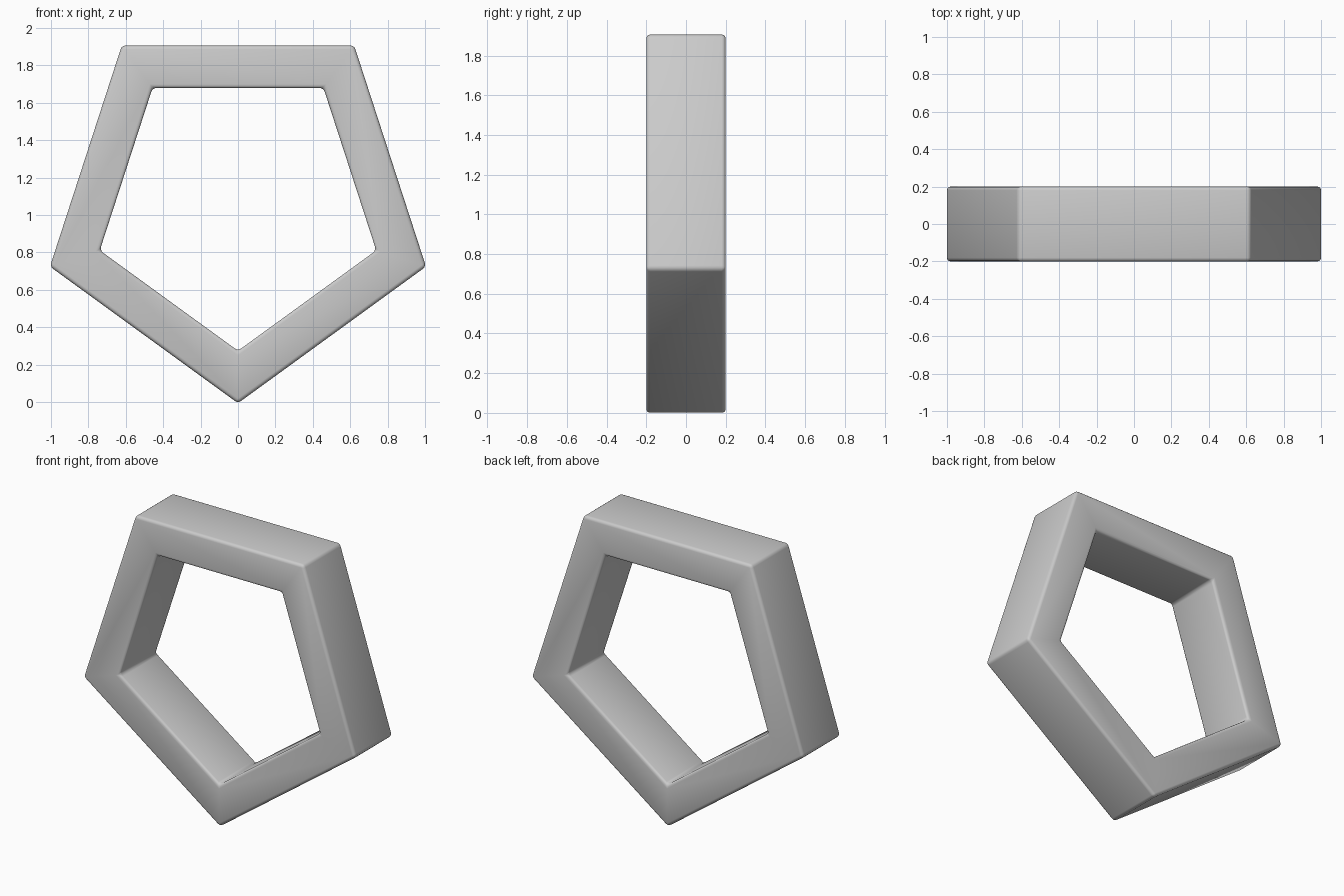
import bpy, bmesh, math

if "Cube" in bpy.data.objects:
    bpy.data.objects.remove(bpy.data.objects["Cube"])

R_OUT, R_IN, HALF, BEVEL = 1.057, 0.777, 0.2, 0.02
CENTER_Z = R_OUT - 0.325 * BEVEL  # rounded lower tip touches the ground

# Pentagonal ring, one corner pointing down
bm = bmesh.new()
sections = []
for i in range(5):
    a = -math.pi / 2 + i * math.tau / 5
    sections.append([bm.verts.new((r * math.cos(a), y, r * math.sin(a) + CENTER_Z))
                     for r, y in ((R_OUT, -HALF), (R_OUT, HALF), (R_IN, HALF), (R_IN, -HALF))])
for i in range(5):
    s, t = sections[i], sections[(i + 1) % 5]
    for k in range(4):
        n = (k + 1) % 4
        bm.faces.new((s[k], t[k], t[n], s[n]))
bmesh.ops.recalc_face_normals(bm, faces=bm.faces)
for f in bm.faces:
    f.smooth = True
mesh = bpy.data.meshes.new("pentagon_ring")
bm.to_mesh(mesh)
bm.free()
ring = bpy.data.objects.new("pentagon_ring", mesh)
bpy.context.collection.objects.link(ring)

# Softly rounded edges
bevel = ring.modifiers.new("rounded_edges", 'BEVEL')
bevel.width = BEVEL
bevel.segments = 3
bevel.limit_method = 'ANGLE'
bevel.angle_limit = math.radians(30)
